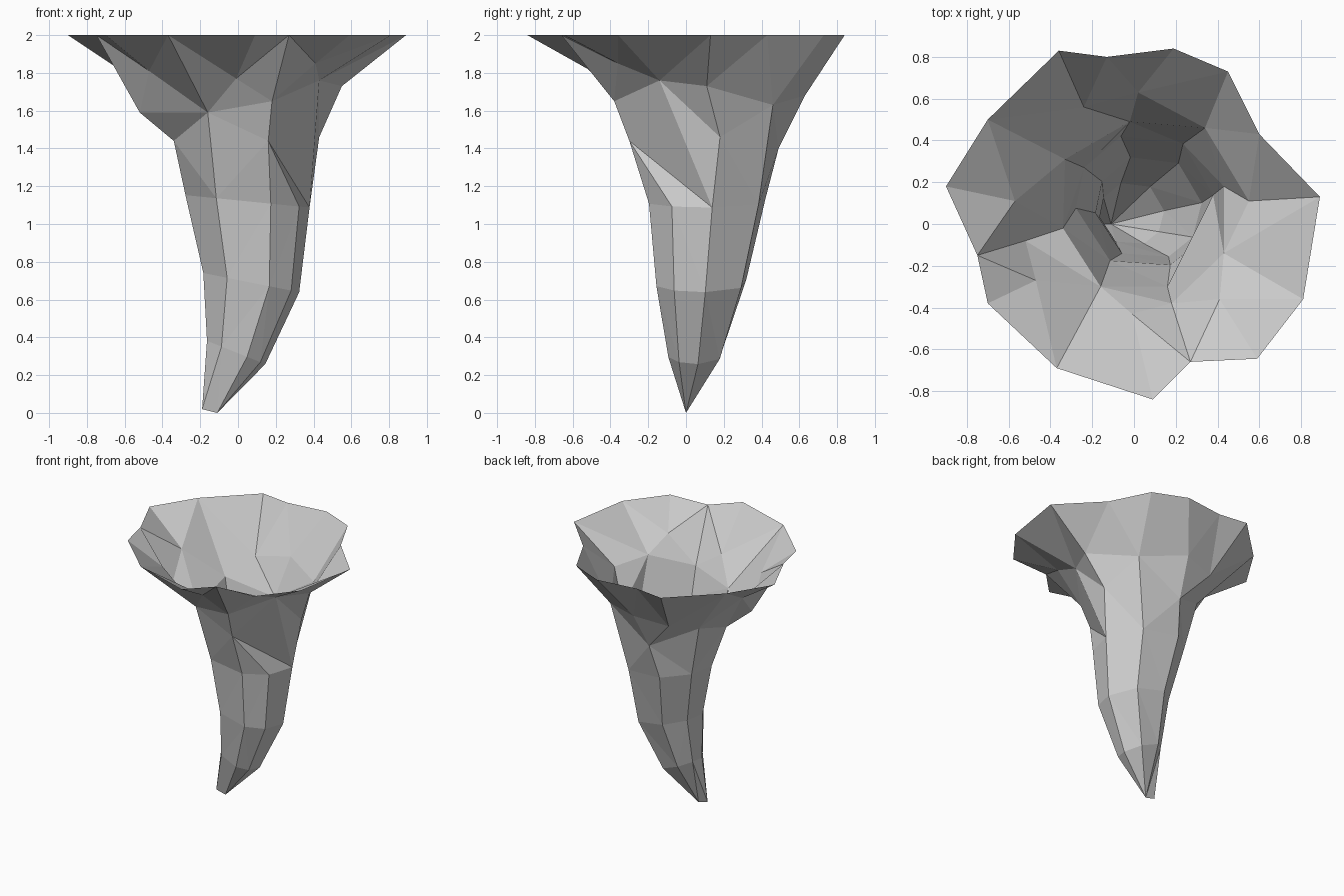
import bpy
import bmesh
from math import radians, cos, sin
from mathutils import Vector

default_cube = bpy.data.objects.get("Cube")
if default_cube:
    bpy.data.objects.remove(default_cube, do_unlink=True)


def make_material(name, colour):
    material = bpy.data.materials.new(name)
    material.use_nodes = True
    material.diffuse_color = colour
    shader = next(n for n in material.node_tree.nodes if n.type == "BSDF_PRINCIPLED")
    shader.inputs["Base Color"].default_value = colour
    return material


def stem_ring(centre_x, centre_y, height, radius, tilt):
    """Eight-sided ring, raised towards the side the tip bends to."""
    ring = []
    for angle in map(radians, STEM_ANGLES):
        dx, dy = radius * cos(angle), radius * sin(angle)
        ring.append(Vector((centre_x + dx, centre_y + dy, height - tilt * dx)))
    return ring


def stitch(bm, upper, lower):
    """Join two closed loops with triangles, always along the shorter diagonal."""
    top = [bm.verts.new(p) for p in upper]
    bottom = [bm.verts.new(p) for p in lower]
    i = j = 0
    while i < len(top) or j < len(bottom):
        a, b = top[i % len(top)], bottom[j % len(bottom)]
        next_a, next_b = top[(i + 1) % len(top)], bottom[(j + 1) % len(bottom)]
        step_top = (next_a.co - b.co).length <= (next_b.co - a.co).length
        if j == len(bottom) or (i < len(top) and step_top):
            corners = (a, b, next_a)
            i += 1
        else:
            corners = (a, b, next_b)
            j += 1
        spots = {tuple(v.co) for v in corners}
        if len(spots) == len(corners):
            bm.faces.new(corners)


# Uneven open rim, level with the top
RIM = [(.89, .13), (.6, .43), (.45, .73), (.19, .84), (-.13, .8), (-.36, .83),
       (-.7, .5), (-.9, .18), (-.75, -.15), (-.7, -.38), (-.37, -.69),
       (.09, -.84), (.27, -.66), (.59, -.645), (.81, -.36)]
rim = [Vector((x, y, 2)) for x, y in RIM]

# Jagged collar where the flare meets the stem
collar = [Vector(p) for p in (
    (.55, .11, 1.73), (.34, .46, 1.63), (.02, .63, 1.68), (-.24, .56, 1.64),
    (-.33, .31, 1.55), (-.57, .11, 1.78), (-.52, -.08, 1.59), (-.47, -.27, 1.81),
    (-.16, -.3, 1.59), (-.01, -.43, 1.77), (.18, -.38, 1.65), (.41, -.36, 1.85),
    (.43, -.14, 1.76))]
collar_right, collar_back, collar_left, collar_front = (collar[k] for k in (1, 4, 8, 12))

# Neck: four low points alternating with four collar points
neck = [Vector((.43, .18, 1.46)), collar_right,
        Vector((-.02, .49, 1.4)), collar_back,
        Vector((-.34, -.02, 1.44)), collar_left,
        Vector((.16, -.3, 1.44)), collar_front]

# Stem rings narrowing to a two-point tip
STEM_ANGLES = (5, 56, 110, 151, 186, 240, 292, 326)
stem = [stem_ring(.05, .11, 1.12, .33, .1),
        stem_ring(.07, .08, .69, .255, .2),
        stem_ring(-.01, .05, .32, .155, .4)]
tip = [Vector((-.11, 0, 0)), Vector((-.19, 0, .02))]

# Stitch every loop to the next into one shell
loops = [rim, collar, neck, *stem, tip]
bm = bmesh.new()
for upper, lower in zip(loops, loops[1:]):
    stitch(bm, upper, lower)
bmesh.ops.remove_doubles(bm, verts=bm.verts, dist=.0005)
loose = [v for v in bm.verts if not v.link_faces]
bmesh.ops.delete(bm, geom=loose, context="VERTS")

mesh = bpy.data.meshes.new("hanging_root")
bm.to_mesh(mesh)
bm.free()
mesh.materials.append(make_material("light grey", (.6, .6, .6, 1)))
hanging_root = bpy.data.objects.new("hanging_root", mesh)
bpy.context.collection.objects.link(hanging_root)
